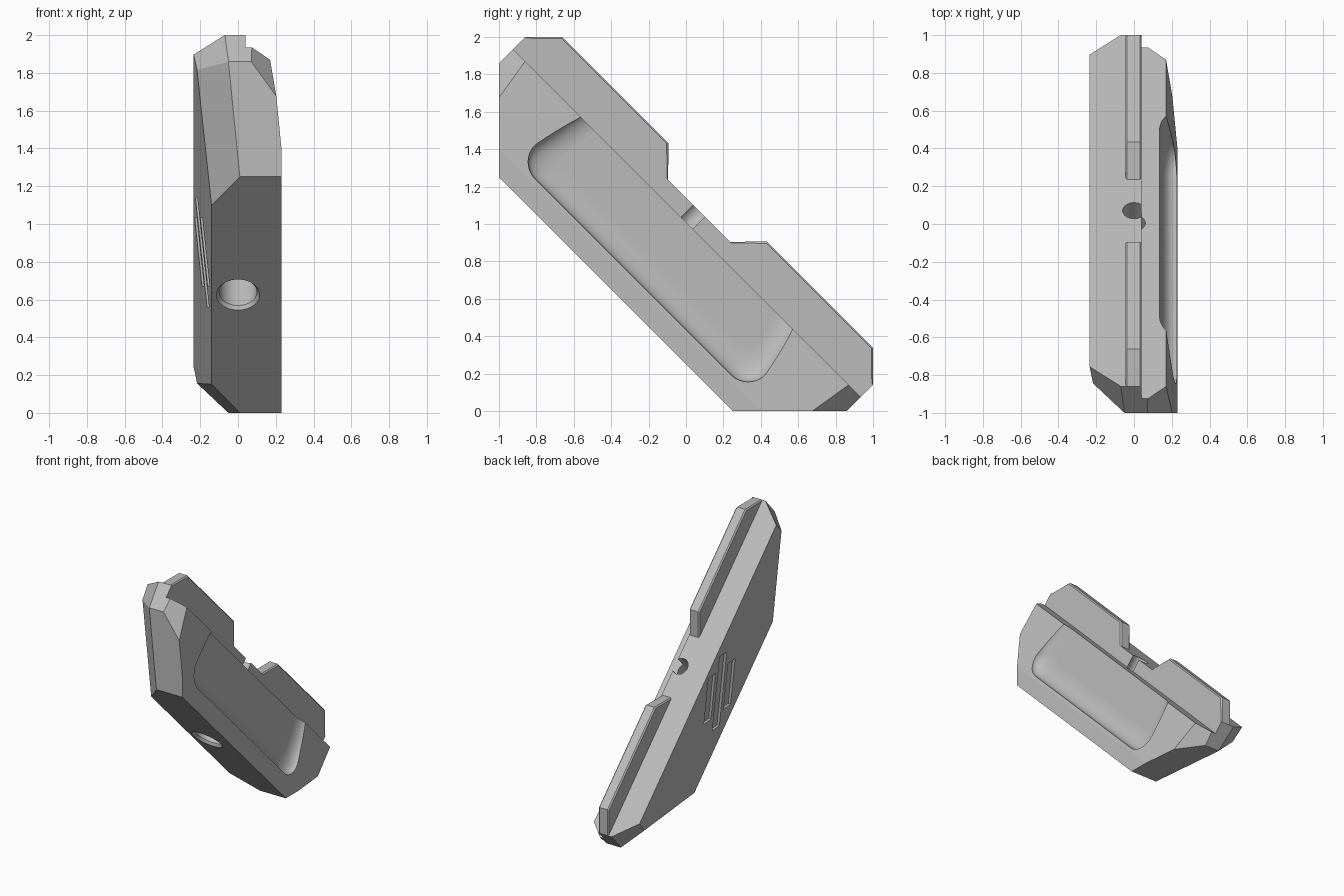
import bpy, bmesh
from math import sin, cos, pi, radians
from mathutils import Matrix, Vector

if "Cube" in bpy.data.objects:
    bpy.data.objects.remove(bpy.data.objects["Cube"], do_unlink=True)

# Parts are built flat (x across, u along, v up), then tilted nose-down
TILT = Matrix.Translation((0, 0, 1)) @ Matrix.Rotation(radians(-45), 4, 'X')
END, TOP, LEDGE, BASE = 1.315, 0.10, 0.007, -0.53

grey = bpy.data.materials.new("plain grey")
grey.use_nodes = True
grey.diffuse_color = (0.5, 0.5, 0.5, 1)
bsdf = next(n for n in grey.node_tree.nodes if n.type == 'BSDF_PRINCIPLED')
bsdf.inputs["Base Color"].default_value = (0.5, 0.5, 0.5, 1)


def finish(bm, name):
    bmesh.ops.recalc_face_normals(bm, faces=bm.faces)
    bm.transform(TILT)
    mesh = bpy.data.meshes.new(name)
    bm.to_mesh(mesh)
    bm.free()
    mesh.materials.append(grey)
    ob = bpy.data.objects.new(name, mesh)
    bpy.context.collection.objects.link(ob)
    return ob


def loft(rings):
    """Solid skinned through rings of equal point count."""
    bm = bmesh.new()
    loops = [[bm.verts.new(p) for p in ring] for ring in rings]
    n = len(loops[0])
    for a, b in zip(loops, loops[1:]):
        for i in range(n):
            j = (i + 1) % n
            bm.faces.new((a[i], a[j], b[j], b[i]))
    bm.faces.new(loops[0][::-1])
    bm.faces.new(loops[-1])
    return bm


def box(x0, x1, u0, u1, v0, v1):
    return loft([[(x, u0, v0), (x, u1, v0), (x, u1, v1), (x, u0, v1)] for x in (x0, x1)])


def bore(levels, sides=40):
    """Round cutter along v from (v, radius) levels."""
    return loft([[(r * cos(2 * pi * i / sides), r * sin(2 * pi * i / sides), v)
                  for i in range(sides)] for v, r in levels])


# Body: block trimmed by slanted planes
bm = box(-0.235, 0.23, -END, END, BASE, TOP)


def trim(point, normal):
    cut = bmesh.ops.bisect_plane(bm, geom=bm.verts[:] + bm.edges[:] + bm.faces[:],
                                 plane_co=point, plane_no=Vector(normal).normalized(),
                                 clear_outer=True)
    edges = [e for e in cut["geom_cut"] if isinstance(e, bmesh.types.BMEdge)]
    bmesh.ops.edgeloop_fill(bm, edges=edges)


trim((-0.235, 0, TOP), (-0.63, 0, -0.095))
trim((0.17, 0, LEDGE), (0.431, 0, 0.06))
for s in (-1, 1):
    trim((0, s * 0.884, BASE), (0, s, -1))
    trim((-0.07, s * END, TOP), (-0.89, s, -0.09))
    trim((0.01, s * 0.884, BASE), (-0.92, s * 0.645, -0.775))
    trim((0.07, s * END, -0.1), (0.95, s, -0.03))
body = finish(bm, "body")

cutters = []

# Lower ledge along one side
cutters.append(finish(box(0.04, 0.5, -2, 2, LEDGE, 1), "ledge_cutter"))

# Deep socket below with a chamfered lip, narrow bore to the top
cutters.append(finish(bore([(-0.6, 0.12), (BASE, 0.115), (-0.51, 0.1), (-0.22, 0.1)]),
                      "socket_cutter"))
cutters.append(finish(bore([(-0.3, 0.06), (0.3, 0.06)]), "bore_cutter"))


# Scooped side recess, open at the ledge
def scoop_ring(x, inset):
    r, w, b = 0.13 - inset * 0.3, 0.87 - inset, -0.40 + inset
    half = [(0.81 - inset, 0.1)]
    for i in range(11):
        a = radians(9 * i)
        half.append((w - r + r * cos(a), b + r - r * sin(a)))
    pts = half + [(-u, v) for u, v in reversed(half)]
    return [(x, u, v) for u, v in pts]


rings = []
for i in range(11):
    a = radians(9 * i)
    rings.append(scoop_ring(0.135 + 0.08 * (1 - cos(a)), 0.14 * (1 - sin(a))))
rings.append(scoop_ring(0.4, 0))
cutters.append(finish(loft(rings), "recess_cutter"))

# Three shallow slots on the tapered side, upright after tilting
centre = Vector((0, 0.01, -0.2))
for k, height in ((-1, 0.36), (0, 0.58), (1, 0.36)):
    y = 0.14 * k
    bm = box(-0.1, 0.02, y - 0.05, y + 0.05, -height / 2, height / 2)
    bm.transform(Matrix.Translation(centre) @ Matrix.Rotation(radians(45), 4, 'X'))
    for v in bm.verts:
        v.co.x += -0.235 + (TOP - v.co.z) * 0.151
    cutters.append(finish(bm, "slot_cutter"))

for c in cutters:
    c.hide_render = True
    mod = body.modifiers.new(c.name, 'BOOLEAN')
    mod.operation, mod.solver, mod.object = 'DIFFERENCE', 'EXACT', c

# Bake the cuts and discard the cutters
deps = bpy.context.evaluated_depsgraph_get()
baked = bpy.data.meshes.new_from_object(body.evaluated_get(deps))
body.modifiers.clear()
body.data = baked
for c in cutters:
    bpy.data.objects.remove(c, do_unlink=True)
baked.materials.clear()
baked.materials.append(grey)
for p in baked.polygons:
    p.material_index = 0

bpy.ops.object.select_all(action='DESELECT')
body.select_set(True)
bpy.context.view_layer.objects.active = body
bpy.ops.object.shade_smooth_by_angle(angle=radians(25))
for p in body.data.polygons:
    if p.area > 0.12:
        p.use_smooth = False

# Pair of rail plates standing on the upper face
for s, name in ((-1, "upper_rail"), (1, "lower_rail")):
    profile = [(END, 0.09), (END, TOP), (1.175, 0.24), (0.373, 0.24), (0.235, TOP), (0.235, 0.09)]
    bm = loft([[(x, s * u, v) for u, v in profile] for x in (-0.045, 0.04)])
    rim = [e for e in bm.edges if abs(e.verts[0].co.x - e.verts[1].co.x) < 1e-4
           and max(v.co.z for v in e.verts) > 0.2]
    bmesh.ops.bevel(bm, geom=rim, offset=0.009, segments=1, affect='EDGES')
    finish(bm, name)
